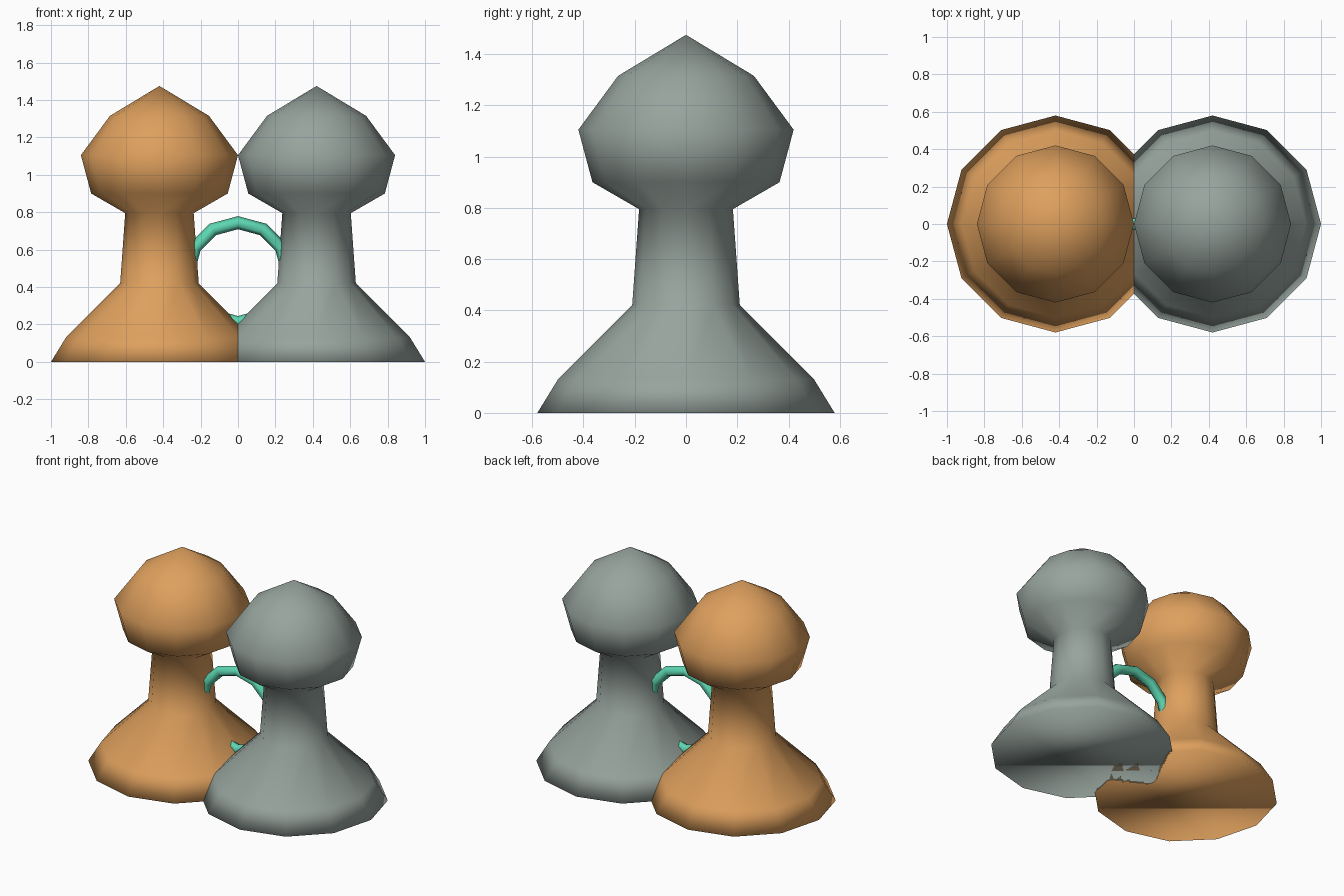
import bpy, bmesh, math
from mathutils import Vector

cube = bpy.data.objects.get("Cube")
if cube:
    bpy.data.objects.remove(cube, do_unlink=True)

SIDES = 12
SPACING = 0.42


def make_material(name, rgb):
    mat = bpy.data.materials.new(name)
    mat.use_nodes = True
    mat.diffuse_color = (*rgb, 1)
    for node in mat.node_tree.nodes:
        if node.type == 'BSDF_PRINCIPLED':
            node.inputs["Base Color"].default_value = (*rgb, 1)
    return mat


def lathe(name, profile, x, mat):
    """Spin a (radius, height) profile round z and cap the open bottom."""
    bm = bmesh.new()
    verts = [bm.verts.new((r, 0, z)) for r, z in profile]
    edges = [bm.edges.new(pair) for pair in zip(verts, verts[1:])]
    bmesh.ops.spin(bm, geom=verts + edges, cent=Vector(), axis=(0, 0, 1),
                   angle=math.tau, steps=SIDES)
    bmesh.ops.remove_doubles(bm, verts=bm.verts, dist=0.001)
    bmesh.ops.holes_fill(bm, edges=[e for e in bm.edges if e.is_boundary], sides=0)
    bmesh.ops.recalc_face_normals(bm, faces=bm.faces)
    for face in bm.faces:
        face.smooth = True
    mesh = bpy.data.meshes.new(name)
    bm.to_mesh(mesh)
    bm.free()
    obj = bpy.data.objects.new(name, mesh)
    obj.location.x = x
    mesh.materials.append(mat)
    bpy.context.collection.objects.link(obj)
    return obj


orange = make_material("orange", (0.73, 0.35, 0.11))
grey = make_material("grey", (0.31, 0.37, 0.34))
teal = make_material("teal", (0.11, 0.67, 0.44))

# Pawns: flared base, tapered neck and pointed round head
pawn = [(0.58, 0), (0.50, 0.13), (0.21, 0.42), (0.183, 0.795),
        (0.365, 0.90), (0.42, 1.105), (0.265, 1.315), (0, 1.475)]
lathe("right_pawn", pawn, -SPACING, orange)
lathe("left_pawn", pawn, SPACING, grey)

# Ring linking the two necks
bpy.ops.mesh.primitive_torus_add(
    major_segments=SIDES, minor_segments=6, major_radius=0.267, minor_radius=0.035,
    location=(0, 0, 0.477), rotation=(math.pi / 2, 0, 0))
ring = bpy.context.object
ring.name = "linking_ring"
ring.data.materials.append(teal)
bpy.ops.object.shade_smooth()
